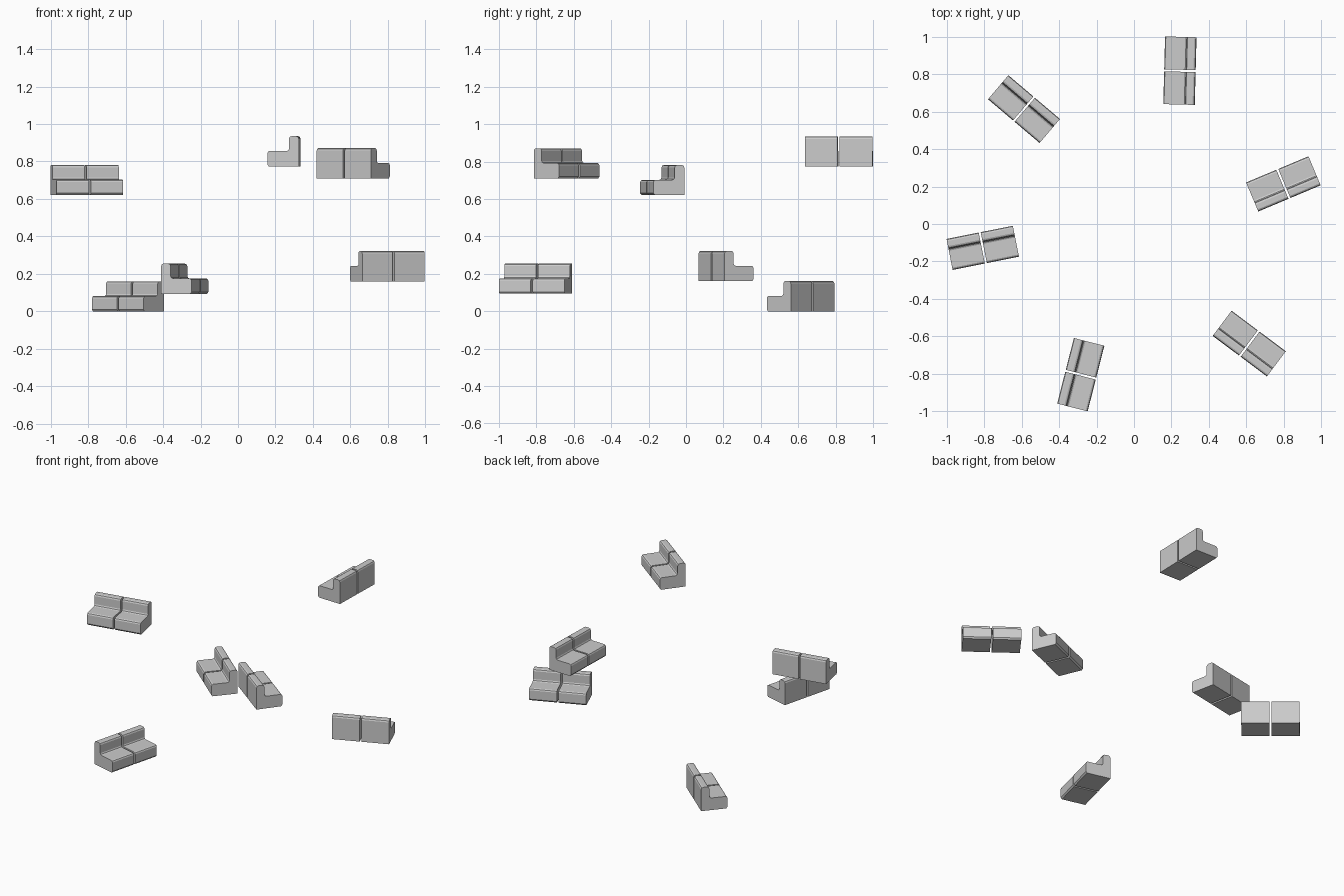
import bpy
from math import radians
from mathutils import Matrix

if "Cube" in bpy.data.objects:
    bpy.data.objects.remove(bpy.data.objects["Cube"])

LENGTH, GAP = 0.361, 0.011

# Side profile of one bench module (depth, height): chamfered L with a backrest
PROFILE = [(-0.084, 0.010), (-0.076, 0.0), (0.084, 0.0),
           (0.084, 0.148), (0.080, 0.157), (0.072, 0.161),
           (0.045, 0.161), (0.036, 0.157), (0.032, 0.148),
           (0.032, 0.094), (0.028, 0.086), (0.020, 0.082),
           (-0.072, 0.082), (-0.080, 0.078), (-0.084, 0.070)]


def bench_module_mesh(x0, x1):
    n = len(PROFILE)
    verts = [(x, y, z) for x in (x0, x1) for y, z in PROFILE]
    faces = [tuple(reversed(range(n))), tuple(range(n, 2 * n))]
    faces += [(i, (i + 1) % n, n + (i + 1) % n, n + i) for i in range(n)]
    mesh = bpy.data.meshes.new("bench_module")
    mesh.from_pydata(verts, [], faces)
    mesh.update()
    return mesh


# Two modules side by side make a bench
modules = {"left": bench_module_mesh(-LENGTH / 2, -GAP / 2),
           "right": bench_module_mesh(GAP / 2, LENGTH / 2)}

# Each bench: x, y, base height, heading in degrees
BENCHES = [(0.245, 0.818, 0.774, -91.5),
           (-0.587, 0.613, 0.0, -40.3),
           (-0.807, -0.127, 0.621, 11.3),
           (-0.284, -0.804, 0.094, 75.7),
           (0.615, -0.638, 0.710, 143.2),
           (0.797, 0.214, 0.161, 202.8)]

for i, (x, y, z, angle) in enumerate(BENCHES, 1):
    place = Matrix.Translation((x, y, z)) @ Matrix.Rotation(radians(angle), 4, 'Z')
    for side, mesh in modules.items():
        obj = bpy.data.objects.new(f"bench_{i}_{side}_seat", mesh)
        obj.matrix_world = place
        bpy.context.collection.objects.link(obj)
